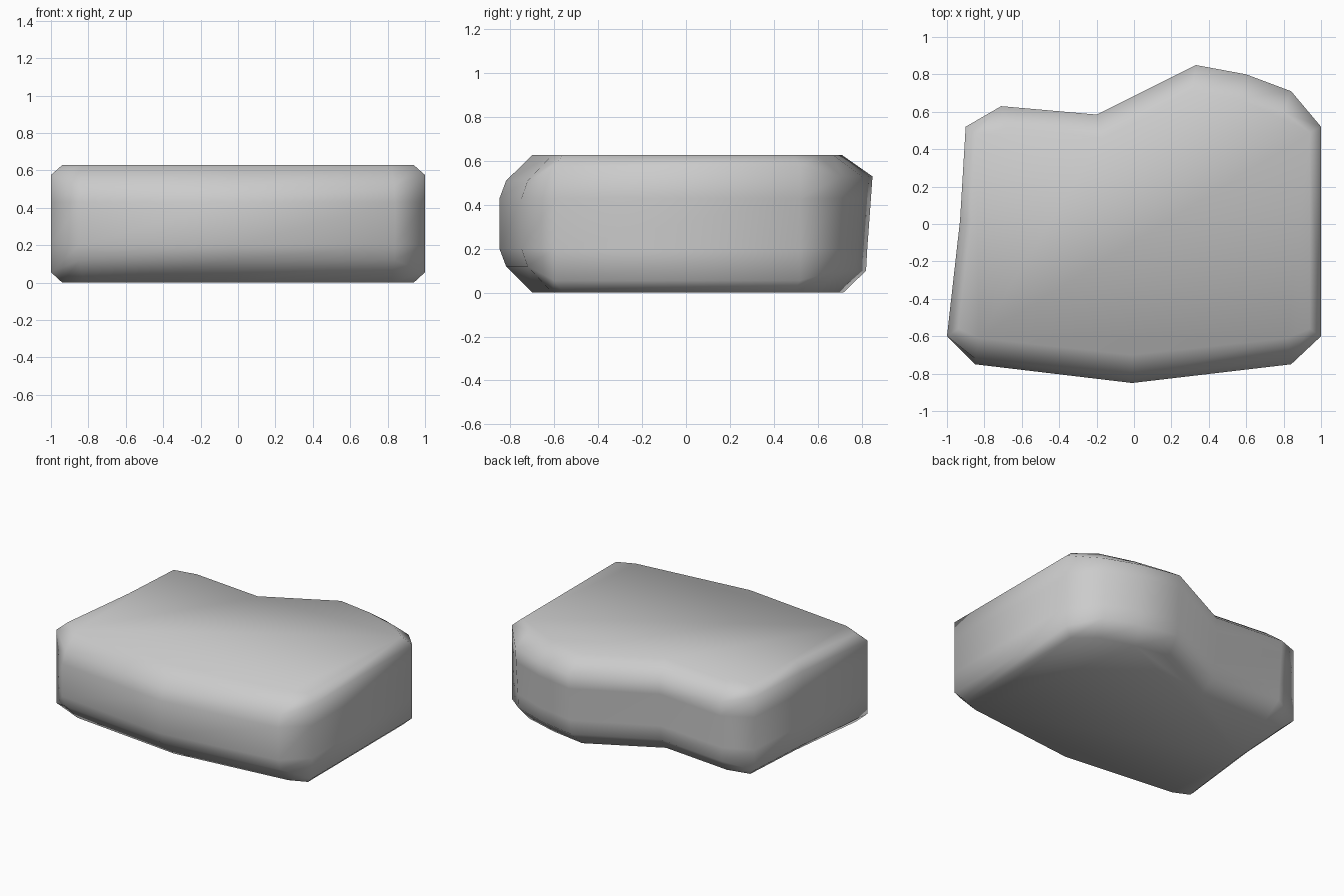
import bpy
import bmesh

if "Cube" in bpy.data.objects:
    bpy.data.objects.remove(bpy.data.objects["Cube"])

H = 0.628  # slab height

# Vertical profiles per kind of side: (z, blend from outer outline to inner cap)
PROFILES = {
    "front": [(0, 1), (.12, .2), (.2, 0), (.43, 0), (.51, .2), (H, 1)],
    "side": [(0, 1), (.055, 0), (.2, 0), (.43, 0), (.575, 0), (H, 1)],
    "back": [(0, .95), (.1, .21), (.2, .17), (.43, .05), (.53, 0), (H, 1)],
}

# Plan outline, counter-clockwise: outer x, y, inner cap x, y, profile
COLUMNS = [
    (-1, -.60, -.94, -.56, "side"),
    (-.85, -.75, -.83, -.61, "front"),
    (-.01, -.85, -.01, -.70, "front"),
    (.84, -.75, .82, -.61, "front"),
    (1, -.60, .94, -.56, "side"),
    (1, .52, .94, .49, "side"),
    (.84, .71, .80, .60, "back"),
    (.60, .80, .56, .67, "back"),
    (.33, .85, .31, .71, "back"),
    (-.20, .585, -.17, .46, "back"),
    (-.71, .63, -.68, .51, "back"),
    (-.90, .52, -.84, .48, "side"),
    (-.93, .02, -.87, .02, "side"),
]

# Stone slab: loft the rings and cap top and bottom
bm = bmesh.new()
rings = []
for level in range(6):
    ring = []
    for ox, oy, ix, iy, kind in COLUMNS:
        z, t = PROFILES[kind][level]
        ring.append(bm.verts.new((ox + (ix - ox) * t, oy + (iy - oy) * t, z)))
    rings.append(ring)

n = len(COLUMNS)
for low, high in zip(rings, rings[1:]):
    for i in range(n):
        j = (i + 1) % n
        bm.faces.new((low[i], low[j], high[j], high[i]))
bm.faces.new(rings[0][::-1])
bm.faces.new(rings[-1])
bmesh.ops.recalc_face_normals(bm, faces=bm.faces)
for f in bm.faces:
    f.smooth = True

mesh = bpy.data.meshes.new("stone_slab")
bm.to_mesh(mesh)
bm.free()
slab = bpy.data.objects.new("stone_slab", mesh)
bpy.context.collection.objects.link(slab)
